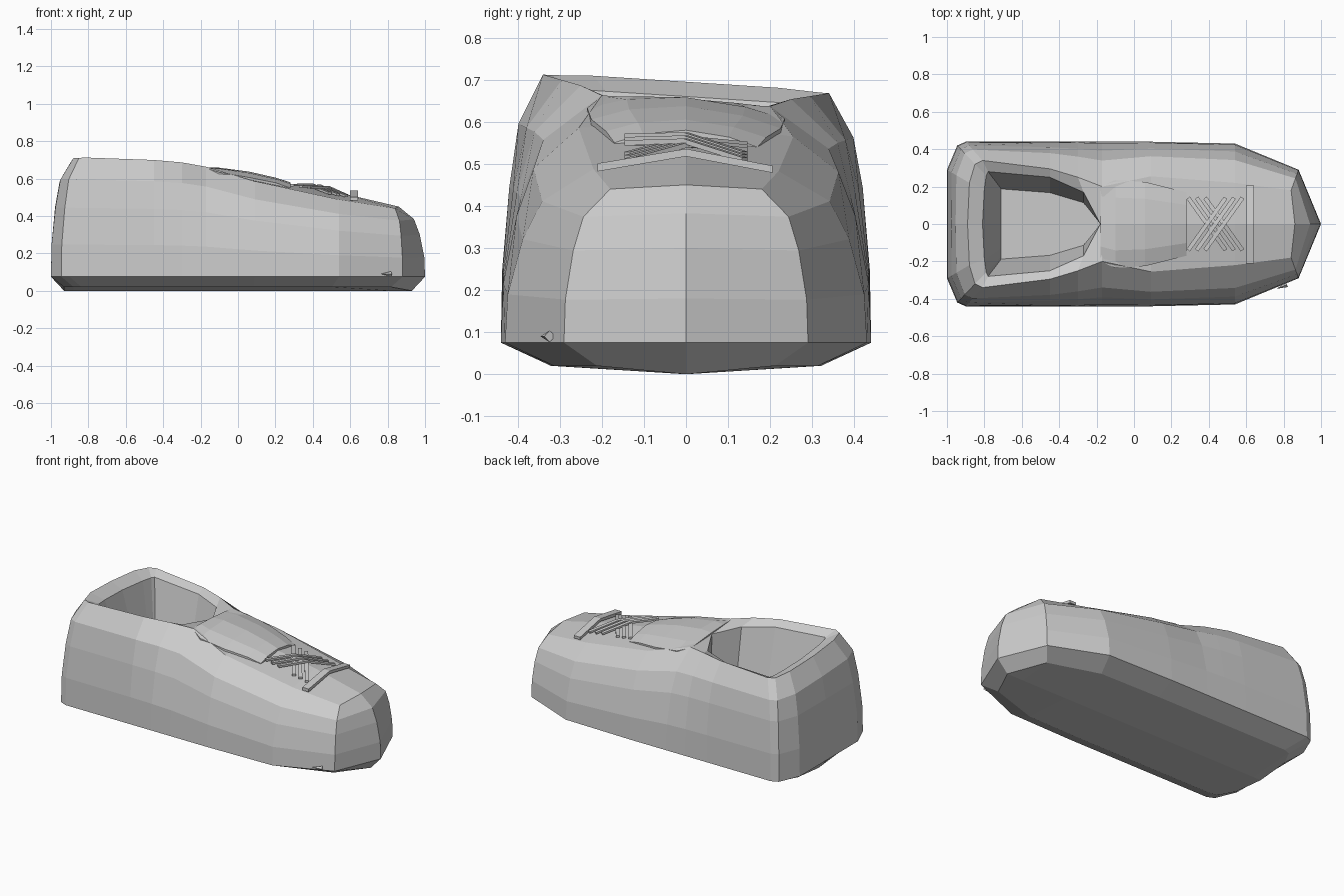
import bpy
import bmesh
from mathutils import Vector

cube = bpy.data.objects.get("Cube")
if cube:
    bpy.data.objects.remove(cube, do_unlink=True)

grey = bpy.data.materials.new("plain grey")
grey.use_nodes = True
colour = (0.6, 0.6, 0.6, 1)
grey.diffuse_color = colour
grey.node_tree.nodes["Principled BSDF"].inputs["Base Color"].default_value = colour


def tilt(point):
    """Lean the upper part slightly, so one side stands higher."""
    x, y, z = point
    lean = min(1, max(0, (z - 0.45) / 0.2))
    return Vector((x, y, z - 0.065 * y * lean))


def loft(name, columns, mirror=False, tube=False):
    """Skin neighbouring columns of points, merging points that meet."""
    bm = bmesh.new()
    for side in ((1, -1) if mirror else (1,)):
        grid = [[bm.verts.new(tilt((x, y * side, z))) for x, y, z in column]
                for column in columns]
        for a, b in zip(grid, grid[1:]):
            count = min(len(a), len(b))
            for i in range(count if tube else count - 1):
                j = (i + 1) % count
                corners = []
                for v in (a[i], a[j], b[j], b[i]):
                    if all((v.co - w.co).length > 0.0001 for w in corners):
                        corners.append(v)
                if len(corners) > 2:
                    bm.faces.new(corners)
        if tube:
            bm.faces.new(grid[0])
            bm.faces.new(grid[-1])
    bmesh.ops.remove_doubles(bm, verts=bm.verts, dist=0.0001)
    loose = [v for v in bm.verts if not v.link_faces]
    bmesh.ops.delete(bm, geom=loose, context='VERTS')
    bmesh.ops.recalc_face_normals(bm, faces=bm.faces)
    mesh = bpy.data.meshes.new(name)
    bm.to_mesh(mesh)
    bm.free()
    mesh.materials.append(grey)
    shape = bpy.data.objects.new(name, mesh)
    bpy.context.collection.objects.link(shape)


def ribbon(name, points, width, thickness):
    """Flat strap through the points."""
    points = [Vector(p) for p in points]
    run = points[-1] - points[0]
    across = Vector((-run.y, run.x, 0)).normalized() * width / 2
    up = Vector((0, 0, thickness))
    loft(name, [[p - across, p + across, p + across + up, p - across + up]
                for p in points], tube=True)


def half_section(foot, crease, rim):
    """Sole, bulging wall, top crease, then collar and lining where it is open."""
    x, y = foot
    bottom = Vector((x, y, 0.075))
    column = [Vector((x * 0.93, 0, 0)), Vector((x * 0.93, y * 0.73, 0.02 if y else 0))]
    for height, inset in ((0, 0), (0.28, 0.03), (0.6, 0.2), (0.82, 0.42), (1, 1)):
        point = bottom.lerp(Vector(crease), inset)
        point.z = bottom.z + (crease[2] - bottom.z) * height
        column.append(point)
    column.append(Vector(rim))
    if rim[0] < 0:
        floor_x = max(rim[0], -0.71)
        column.append(Vector((floor_x, rim[1] * 0.67, 0.3)))
        column.append(Vector((floor_x, 0, 0.3)))
    return column


# Shoe body: foot line, crease and inner rim from the toe tip to the heel centre
toe_top = (0.86, 0, 0.45)
stations = [
    ((1, 0), toe_top, toe_top),
    ((0.88, 0.29), (0.84, 0.18, 0.44), toe_top),
    ((0.54, 0.43), (0.54, 0.22, 0.485), (0.54, 0, 0.525)),
    ((0.09, 0.44), (0.09, 0.255, 0.575), (0.09, 0, 0.6)),
    ((-0.17, 0.44), (-0.17, 0.2, 0.65), (-0.18, 0, 0.645)),
    ((-0.3, 0.44), (-0.3, 0.25, 0.67), (-0.27, 0.17, 0.64)),
    ((-0.45, 0.44), (-0.45, 0.295, 0.68), (-0.45, 0.25, 0.65)),
    ((-0.9, 0.44), (-0.81, 0.34, 0.69), (-0.78, 0.28, 0.66)),
    ((-0.945, 0.42), (-0.85, 0.32, 0.69), (-0.79, 0.26, 0.66)),
    ((-1, 0.29), (-0.88, 0.22, 0.695), (-0.8, 0.19, 0.66)),
    ((-1, 0), (-0.89, 0, 0.695), (-0.81, 0, 0.66)),
]
loft("shoe_body", [half_section(*s) for s in stations], mirror=True)

# Tongue: a thin padded plate over the instep
tongue = []
for x, half_width, middle, edge in (
        (-0.18, 0.2, 0.655, 0.648), (-0.1, 0.235, 0.658, 0.62),
        (0.06, 0.225, 0.637, 0.595), (0.2, 0.19, 0.605, 0.57),
        (0.28, 0.17, 0.58, 0.545)):
    top = [Vector((x, half_width * t, edge + (middle - edge) * (1 - t * t)))
           for t in (-1, -0.6, 0, 0.6, 1)]
    under = [p - Vector((0, 0, 0.03)) for p in reversed(top)]
    tongue.append(top + under)
loft("tongue", tongue, tube=True)


def on_vamp(x, y, lift):
    """Point just above the sloping top of the shoe."""
    return (x, y, 0.615 - 0.165 * x - 0.18 * abs(y) + lift)


# Criss-cross laces
for i in range(3):
    start = 0.29 + i * 0.045
    for side in (1, -1):
        path = [on_vamp(start + 0.1 * (t + 1), 0.14 * t * side, 0.008 + 0.004 * side)
                for t in (-1, 0, 1)]
        ribbon("lace", path, 0.022, 0.012)

# Strap across the toe end of the lacing
ribbon("lace_bar", [on_vamp(0.62, y, 0.005) for y in (-0.21, 0, 0.205)], 0.045, 0.018)

# Small stud near the toe
bpy.ops.mesh.primitive_cone_add(vertices=4, radius1=0.014, radius2=0, depth=0.06,
                                location=(0.79, -0.335, 0.09), rotation=(0, -1.57, 0.38))
stud = bpy.context.object
stud.name = "toe_stud"
stud.data.materials.append(grey)
